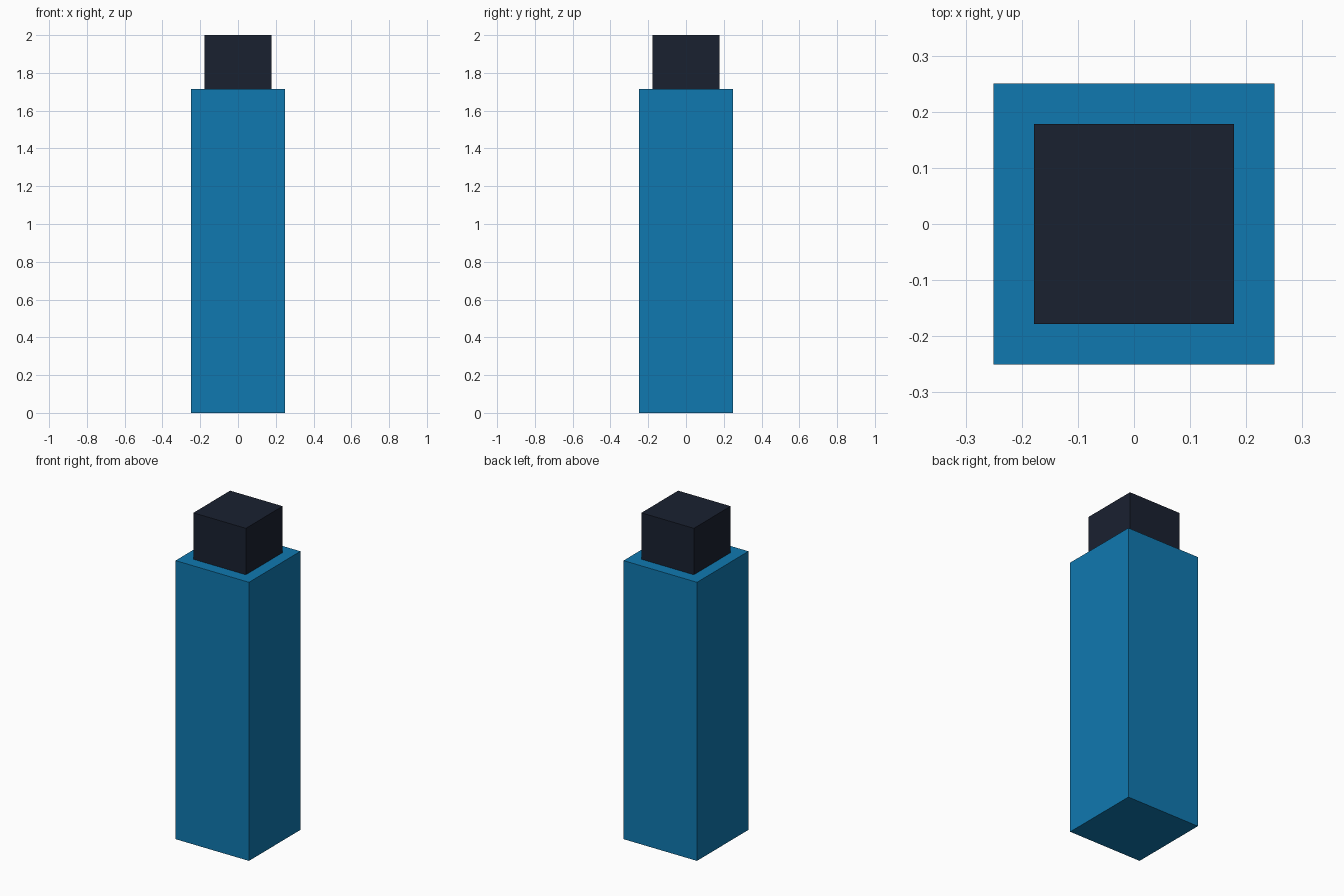
import bpy

if "Cube" in bpy.data.objects:
    bpy.data.objects.remove(bpy.data.objects["Cube"])

U = 1 / 14  # model is laid out on a 1/14 unit grid


def material(name, rgb):
    mat = bpy.data.materials.new(name)
    mat.diffuse_color = (*rgb, 1.0)
    mat.use_nodes = True
    mat.node_tree.nodes["Principled BSDF"].inputs["Base Color"].default_value = mat.diffuse_color
    return mat


def block(name, width, bottom, height, mat):
    """Square block standing at the given height, centred on the z axis."""
    bpy.ops.mesh.primitive_cube_add(size=1, location=(0, 0, bottom + height / 2))
    obj = bpy.context.object
    obj.name = name
    obj.scale = (width, width, height)
    bpy.ops.object.transform_apply(location=False, rotation=False, scale=True)
    obj.data.materials.append(mat)
    return obj


blue = material("blue", (0.005, 0.19, 0.434))
dark = material("dark_navy", (0.010, 0.015, 0.030))

# Tall square body
block("body", 7 * U, 0, 24 * U, blue)

# Narrower cap on top
block("cap", 5 * U, 24 * U, 4 * U, dark)
